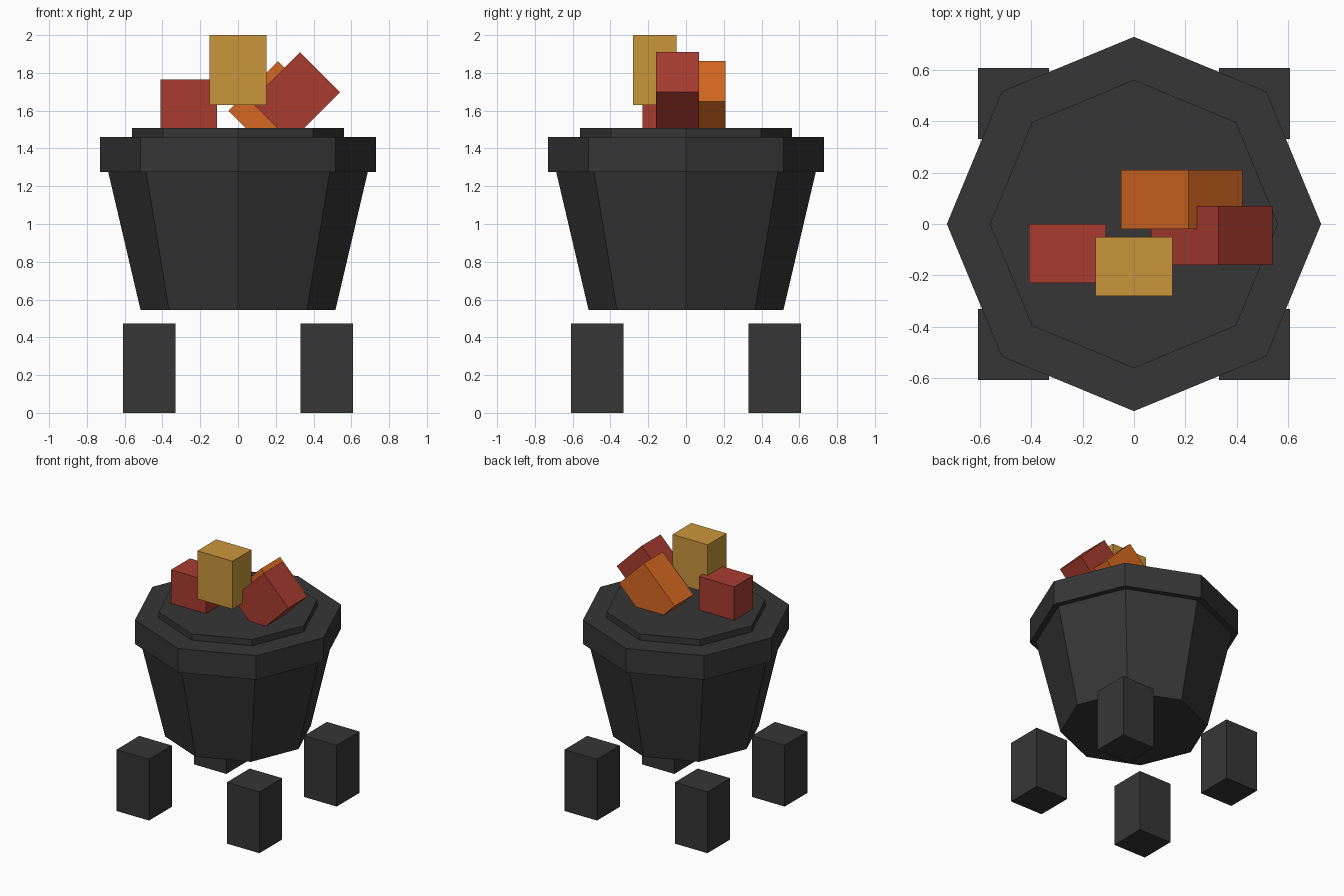
import bpy, math

if "Cube" in bpy.data.objects:
    bpy.data.objects.remove(bpy.data.objects["Cube"])


def srgb(r, g, b):
    lin = lambda c: c / 12.92 if c <= 0.04045 else ((c + 0.055) / 1.055) ** 2.4
    return (lin(r / 255), lin(g / 255), lin(b / 255), 1.0)


def material(name, rgb):
    m = bpy.data.materials.new(name)
    m.diffuse_color = srgb(*rgb)
    m.use_nodes = True
    m.node_tree.nodes["Principled BSDF"].inputs["Base Color"].default_value = m.diffuse_color
    return m


iron = material("dark_iron", (54, 54, 54))
red = material("ember_red", (168, 60, 47))
orange = material("ember_orange", (214, 104, 33))
gold = material("ember_gold", (202, 150, 59))


def finish(name, mat):
    ob = bpy.context.object
    ob.name = name
    ob.data.materials.append(mat)
    return ob


def octagon(name, r_bottom, r_top, z0, z1, mat):
    """Eight-sided solid with corners on the x and y axes."""
    bpy.ops.mesh.primitive_cone_add(vertices=8, radius1=r_bottom, radius2=r_top,
                                    depth=z1 - z0, location=(0, 0, (z0 + z1) / 2))
    return finish(name, mat)


def box(name, size, center, mat, tilt=0):
    bpy.ops.mesh.primitive_cube_add(size=1, location=center,
                                    rotation=(0, math.radians(tilt), 0))
    bpy.context.object.scale = size
    return finish(name, mat)


# Tapered bowl, heavy rim and raised bed
octagon("bowl", 0.516, 0.687, 0.545, 1.275, iron)
octagon("rim", 0.73, 0.73, 1.275, 1.46, iron)
octagon("bed", 0.562, 0.562, 1.46, 1.508, iron)

# Four block feet
for side, sx in (("left", -1), ("right", 1)):
    for end, sy in (("front", -1), ("back", 1)):
        box(f"{end}_{side}_foot", (0.277, 0.277, 0.472),
            (sx * 0.47, sy * 0.47, 0.236), iron)

# Glowing ember blocks, two of them tipped over
ember = (0.30, 0.23, 0.37)
box("top_ember", ember, (0, -0.165, 1.815), gold)
box("left_ember", ember, (-0.26, -0.115, 1.58), red)
box("right_ember", ember, (0.304, -0.045, 1.673), red, 45)
box("back_ember", ember, (0.187, 0.095, 1.625), orange, 45)
